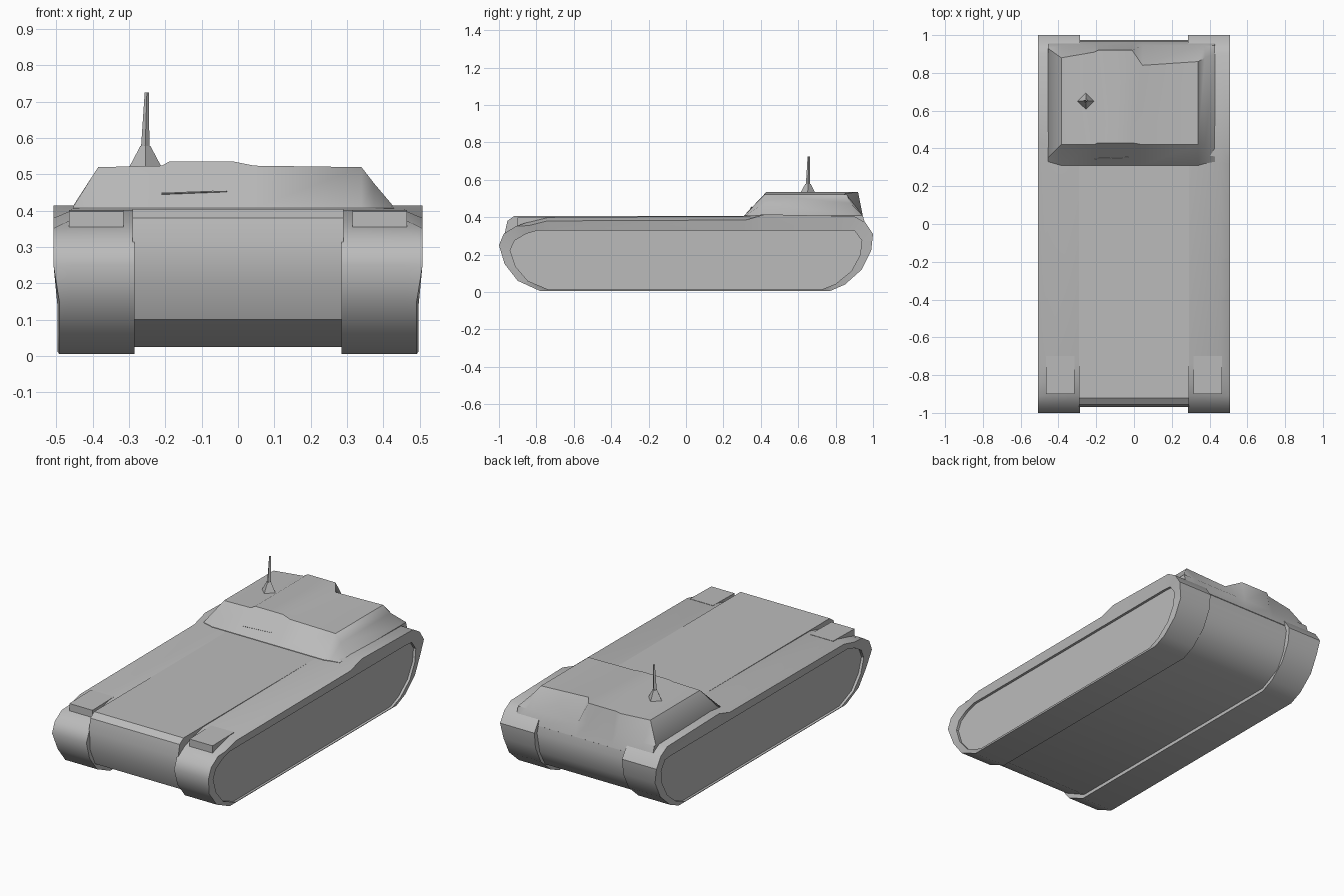
import bpy
import bmesh
from math import radians
from mathutils import Vector

cube = bpy.data.objects.get("Cube")
if cube:
    bpy.data.objects.remove(cube, do_unlink=True)

grey = bpy.data.materials.new("plain grey")
grey.use_nodes = True
grey.diffuse_color = (0.5, 0.5, 0.5, 1)
grey.node_tree.nodes["Principled BSDF"].inputs["Base Color"].default_value = (0.5, 0.5, 0.5, 1)


def skin(name, rings, angle=35):
    """Skin a list of equal-length closed rings of points and cap both ends."""
    bm = bmesh.new()
    loops = [[bm.verts.new(p) for p in ring] for ring in rings]
    for a, b in zip(loops, loops[1:]):
        for i in range(len(a)):
            j = (i + 1) % len(a)
            bm.faces.new((a[i], a[j], b[j], b[i]))
    bm.faces.new(loops[0])
    bm.faces.new(loops[-1][::-1])
    bmesh.ops.recalc_face_normals(bm, faces=bm.faces)
    mesh = bpy.data.meshes.new(name)
    bm.to_mesh(mesh)
    bm.free()
    mesh.materials.append(grey)
    obj = bpy.data.objects.new(name, mesh)
    bpy.context.collection.objects.link(obj)
    bpy.ops.object.select_all(action='DESELECT')
    obj.select_set(True)
    bpy.context.view_layer.objects.active = obj
    bpy.ops.object.shade_smooth_by_angle(angle=radians(angle))
    return obj


def across(x, profile):
    """Place a side profile of (y, z) pairs at a given x."""
    return [(x, y, z) for y, z in profile]


# Central hull between the tracks
hull = [(-0.92, 0.405), (-0.955, 0.38), (-0.97, 0.31), (-0.965, 0.2),
        (-0.92, 0.1), (-0.77, 0.025), (0.77, 0.025), (0.9, 0.09),
        (0.95, 0.18), (0.975, 0.3), (0.94, 0.405), (0.3, 0.405)]
skin("central_hull", [across(-0.29, hull), across(0.29, hull)])

# Track housings with a recessed side panel
track = [(-0.74, 0.4), (-0.84, 0.375), (-0.91, 0.352), (-0.975, 0.31),
         (-1.0, 0.25), (-0.97, 0.15), (-0.9, 0.06), (-0.78, 0.005),
         (0.77, 0.005), (0.85, 0.04), (0.94, 0.12), (0.99, 0.22),
         (1.0, 0.31), (0.96, 0.37), (0.9, 0.405), (0.42, 0.415), (0.32, 0.405)]


def lip(y, z):
    x = 0.508 if z > 0.24 else 0.492
    return (x, y, z - 0.02 if z > 0.37 and y < 0.4 else z)


def panel(x):
    return [(x, y * 0.94, min(0.33, 0.008 + z * 0.86)) for y, z in track]


for side, label in ((1, "left"), (-1, "right")):
    def flip(ring):
        return [(side * x, y, z) for x, y, z in ring]

    rings = [across(0.285, track), across(0.46, track),
             [lip(y, z) for y, z in track], panel(0.497), panel(0.482)]
    skin(label + "_track", [flip(r) for r in rings], 40)

    # Raised block above each front corner
    block = [(-0.9, 0.33), (-0.9, 0.398), (-0.7, 0.402), (-0.7, 0.33)]
    skin(label + "_front_block",
         [flip(across(0.315, block)), flip(across(0.465, block))], 20)

# Rear superstructure: x, front foot, roof front, roof height, roof rear
stations = [(-0.455, 0.33, 0.35, 0.412, 0.93), (-0.385, 0.31, 0.42, 0.52, 0.88),
            (-0.21, 0.31, 0.42, 0.524, 0.91), (-0.19, 0.31, 0.43, 0.535, 0.92),
            (-0.01, 0.31, 0.43, 0.535, 0.92), (0.045, 0.31, 0.42, 0.524, 0.84),
            (0.34, 0.31, 0.42, 0.52, 0.86), (0.375, 0.32, 0.42, 0.475, 0.88),
            (0.43, 0.33, 0.4, 0.41, 0.9)]
rings = []
for x, foot, front, top, rear in stations:
    rings.append(across(x, [(foot, 0.38), (foot, 0.408), (front, top),
                            (rear, top), (0.945, 0.41), (0.965, 0.34), (0.9, 0.3)]))
skin("superstructure", rings, 40)

# Narrow vision slit on the sloped front of the superstructure
slope = Vector((0, 0.11, 0.114)).normalized()
out = Vector((0, -slope.z, slope.y)) * 0.004
a, b = Vector((-0.21, 0.345, 0.444)), Vector((-0.03, 0.352, 0.451))
slit = [a, b, b + slope * 0.004, a + slope * 0.004]
skin("vision_slit", [[p - out for p in slit], [p + out for p in slit]], 20)


# Antenna: flared foot and leaning mast
def square(x, y, z, r):
    return [(x + r, y, z), (x, y + r, z), (x - r, y, z), (x, y - r, z)]


skin("antenna_foot", [square(-0.255, 0.65, 0.51, 0.05),
                      square(-0.255, 0.652, 0.578, 0.014)], 20)
skin("antenna_mast", [square(-0.256, 0.652, 0.56, 0.012),
                      square(-0.251, 0.656, 0.725, 0.006)], 20)
